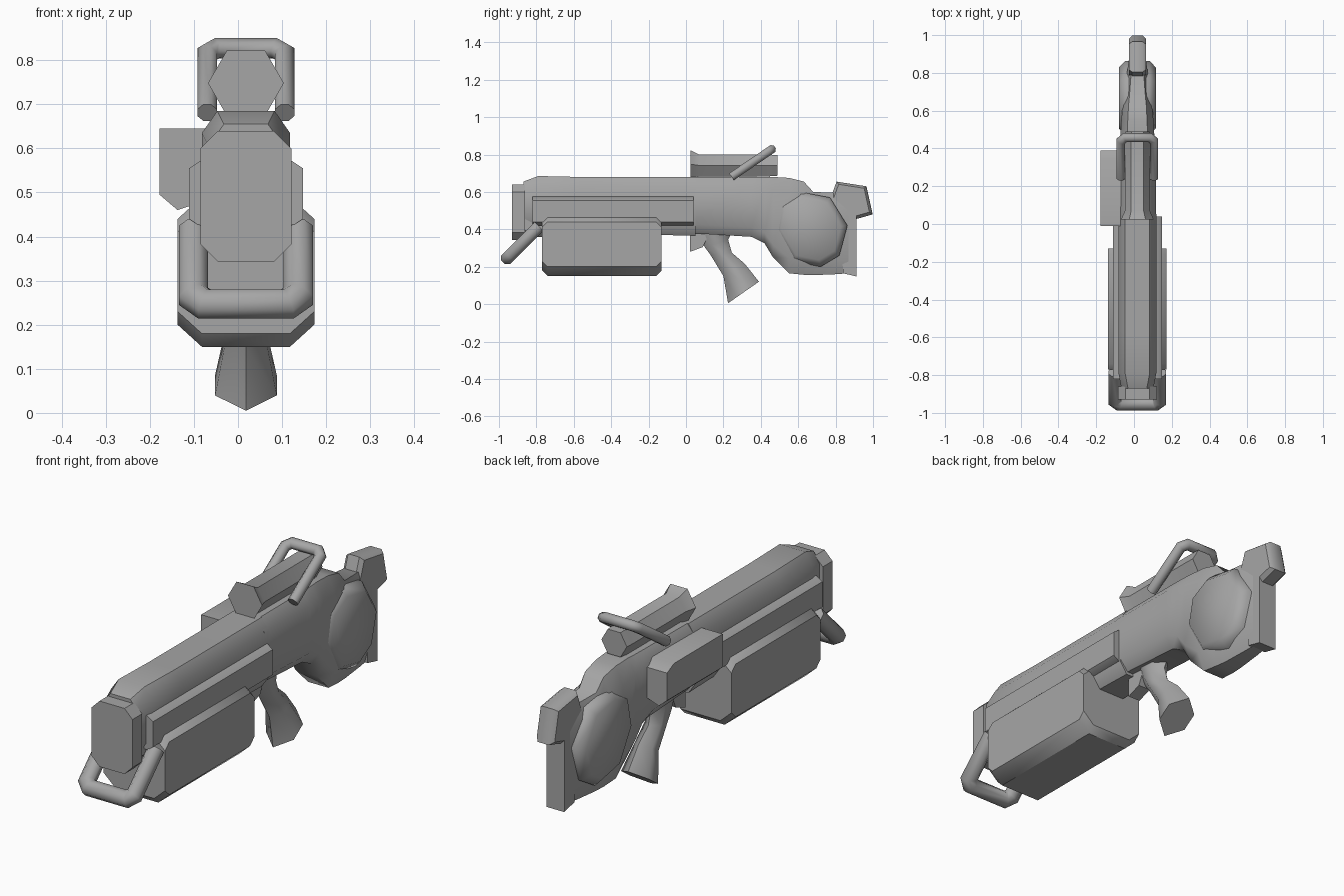
import bpy, bmesh, math
from mathutils import Vector

if "Cube" in bpy.data.objects:
    bpy.data.objects.remove(bpy.data.objects["Cube"])

CX = 0.018  # centre plane of the model
grey = bpy.data.materials.new("grey metal")
grey.diffuse_color = (0.38, 0.38, 0.38, 1)
grey.use_nodes = True
grey.node_tree.nodes["Principled BSDF"].inputs["Base Color"].default_value = grey.diffuse_color


def loft(name, rings, angle=42):
    """Skin a list of equal-sized vertex rings and cap both ends."""
    bm = bmesh.new()
    vs = [[bm.verts.new(p) for p in r] for r in rings]
    n = len(vs[0])
    for a, b in zip(vs, vs[1:]):
        for i in range(n):
            j = (i + 1) % n
            bm.faces.new((a[i], a[j], b[j], b[i]))
    bm.faces.new(vs[0][::-1])
    bm.faces.new(vs[-1])
    bmesh.ops.recalc_face_normals(bm, faces=bm.faces)
    me = bpy.data.meshes.new(name)
    bm.to_mesh(me)
    bm.free()
    ob = bpy.data.objects.new(name, me)
    bpy.context.collection.objects.link(ob)
    me.materials.append(grey)
    bpy.ops.object.select_all(action='DESELECT')
    ob.select_set(True)
    bpy.context.view_layer.objects.active = ob
    bpy.ops.object.shade_smooth_by_angle(angle=math.radians(angle))
    return ob


def section(y, hw, z0, z1, cx, cz, x=CX):
    """Chamfered rectangle across the length of the model."""
    half = [(hw - cx, z0), (hw, z0 + cz), (hw, z1 - cz), (hw - cx, z1)]
    pts = half + [(-a, b) for a, b in reversed(half)]
    return [Vector((x + a, y, b)) for a, b in pts]


def ngon(y, r, z, n=6):
    return [Vector((CX + r * math.cos(i * math.tau / n), y,
                    z + r * math.sin(i * math.tau / n))) for i in range(n)]


def u_frame(name, start, end, hw, r, cut):
    """Tube bent into a U; start and end are (y, z) of leg tip and crossbar."""
    s, e = Vector((0, *start)), Vector((0, *end))
    u = (e - s).normalized()
    normal = Vector((1, 0, 0)).cross(u)
    L = (e - s).length
    path = [(-hw, 0), (-hw, L - cut), (-hw + cut, L), (hw - cut, L), (hw, L - cut), (hw, 0)]
    P = [s + Vector((CX + a, 0, 0)) + u * t for a, t in path]
    rings = []
    for i, p in enumerate(P):
        d0 = (p - P[max(i - 1, 0)]).normalized()
        d1 = (P[min(i + 1, 5)] - p).normalized()
        t = (d0 + d1).normalized()
        k = 1 / max(t.dot(d0), t.dot(d1))
        side = t.cross(normal)
        rings.append([p + side * (r * k * math.cos(a)) + normal * (r * math.sin(a))
                      for a in (math.tau * (j + 0.5) / 8 for j in range(8))])
    loft(name, rings, 60)


# Long barrel housing
loft("barrel_housing", [section(y, hw, z0, z1, 0.035, 0.05) for y, hw, z0, z1 in [
    (-0.87, 0.085, 0.41, 0.655), (-0.79, 0.1, 0.39, 0.685), (-0.57, 0.1, 0.39, 0.68),
    (-0.13, 0.1, 0.37, 0.68), (0.05, 0.1, 0.365, 0.68)]])

# Raised rails along both flanks
for side, tag, back in ((1, "right", 0.04), (-1, "left", -0.0)):
    loft("flank_rail_" + tag, [section(y, 0.035, 0.42, 0.575, 0.03, 0.02, CX + side * 0.094)
                               for y in (-0.82, back)])

# Muzzle cap and its collar
loft("muzzle_cap", [section(y, 0.103, 0.342, 0.64, 0.04, 0.04) for y in (-0.93, -0.86)])
loft("muzzle_collar", [section(y, 0.085, 0.36, 0.62, 0.035, 0.035) for y in (-0.87, -0.76)])

# Lower magazine housing
loft("lower_housing", [section(y, 0.155, z0, z1, 0.055, 0.05) for y, z0, z1 in [
    (-0.77, 0.18, 0.46), (-0.74, 0.15, 0.49), (-0.16, 0.15, 0.49), (-0.13, 0.18, 0.46)]])

# Stock lofted from the receiver to the rear
loft("stock", [section(y, hw, z0, z1, hw * 0.4, (z1 - z0) * 0.16) for y, hw, z0, z1 in [
    (0.02, 0.1, 0.38, 0.68), (0.35, 0.098, 0.36, 0.68), (0.42, 0.095, 0.325, 0.68),
    (0.465, 0.09, 0.25, 0.68), (0.55, 0.085, 0.165, 0.675), (0.63, 0.078, 0.157, 0.655),
    (0.68, 0.07, 0.155, 0.60), (0.80, 0.055, 0.16, 0.595), (0.87, 0.045, 0.165, 0.56)]], 50)

# Domed drum through the stock
disc = [(0.47, 0.40), (0.50, 0.54), (0.61, 0.60), (0.77, 0.57),
        (0.863, 0.42), (0.82, 0.26), (0.72, 0.20), (0.57, 0.23)]
loft("stock_drum", [[Vector((CX + x, 0.67 + (y - 0.67) * k, 0.4 + (z - 0.4) * k)) for y, z in disc]
                    for x, k in ((-0.098, 0.82), (-0.065, 1), (0.065, 1), (0.098, 0.82))], 50)


def plate(name, outline, hw):
    loft(name, [[Vector((CX + s * hw, y, z)) for y, z in outline] for s in (-1, 1)])


# Shoulder rest and butt plate
shoulder = [(0.77, 0.56), (0.805, 0.655), (0.965, 0.63), (0.998, 0.48), (0.91, 0.455)]
loft("shoulder_rest", [[Vector((CX + x, 0.88 + (y - 0.88) * k, 0.56 + (z - 0.56) * k))
                        for y, z in shoulder]
                       for x, k in ((-0.045, 0.85), (-0.028, 1), (0.028, 1), (0.045, 0.85))])
plate("butt_plate", [(0.84, 0.165), (0.912, 0.148), (0.912, 0.50), (0.82, 0.56)], 0.045)

# Pistol grip with flared hexagonal foot: front and back (y, z), half width
grip = []
for fy, fz, by, bz, hw in [(0.06, 0.38, 0.25, 0.39, 0.045), (0.10, 0.305, 0.225, 0.345, 0.042),
                           (0.13, 0.265, 0.245, 0.275, 0.04), (0.20, 0.15, 0.315, 0.215, 0.045),
                           (0.225, 0.005, 0.39, 0.12, 0.07)]:
    f, b = Vector((CX, fy, fz)), Vector((CX, by, bz))
    w = Vector((hw, 0, 0))
    m, n = f.lerp(b, 0.3), f.lerp(b, 0.7)
    grip.append([f, m + w, n + w, b, n - w, m - w])
loft("pistol_grip", grip, 50)
plate("trigger_block", [(0.02, 0.39), (0.022, 0.28), (0.09, 0.305), (0.13, 0.39)], 0.03)

# Box on the left side
loft("side_box", [[Vector((x, y, z)) for x, z in
                   [(-0.178, top), (-0.178, 0.495), (-0.137, 0.46), (-0.05, 0.49), (-0.05, top)]]
                  for y, top in ((-0.01, 0.645), (0.34, 0.645), (0.39, 0.62))])

# Hexagonal scope with flared front, and its mounting foot
loft("scope", [ngon(y, r, z) for y, r, z in [
    (0.025, 0.086, 0.748), (0.07, 0.066, 0.742), (0.45, 0.066, 0.742), (0.49, 0.064, 0.742)]], 50)
loft("scope_mount", [section(y, 0.03, 0.66, 0.73, 0.005, 0.005) for y in (0.06, 0.45)])

# Tube frames: one around the scope, one under the muzzle
u_frame("scope_frame", (0.243, 0.681), (0.457, 0.827), 0.088, 0.024, 0.022)
u_frame("front_handle", (-0.785, 0.415), (-0.955, 0.247), 0.119, 0.036, 0.025)
